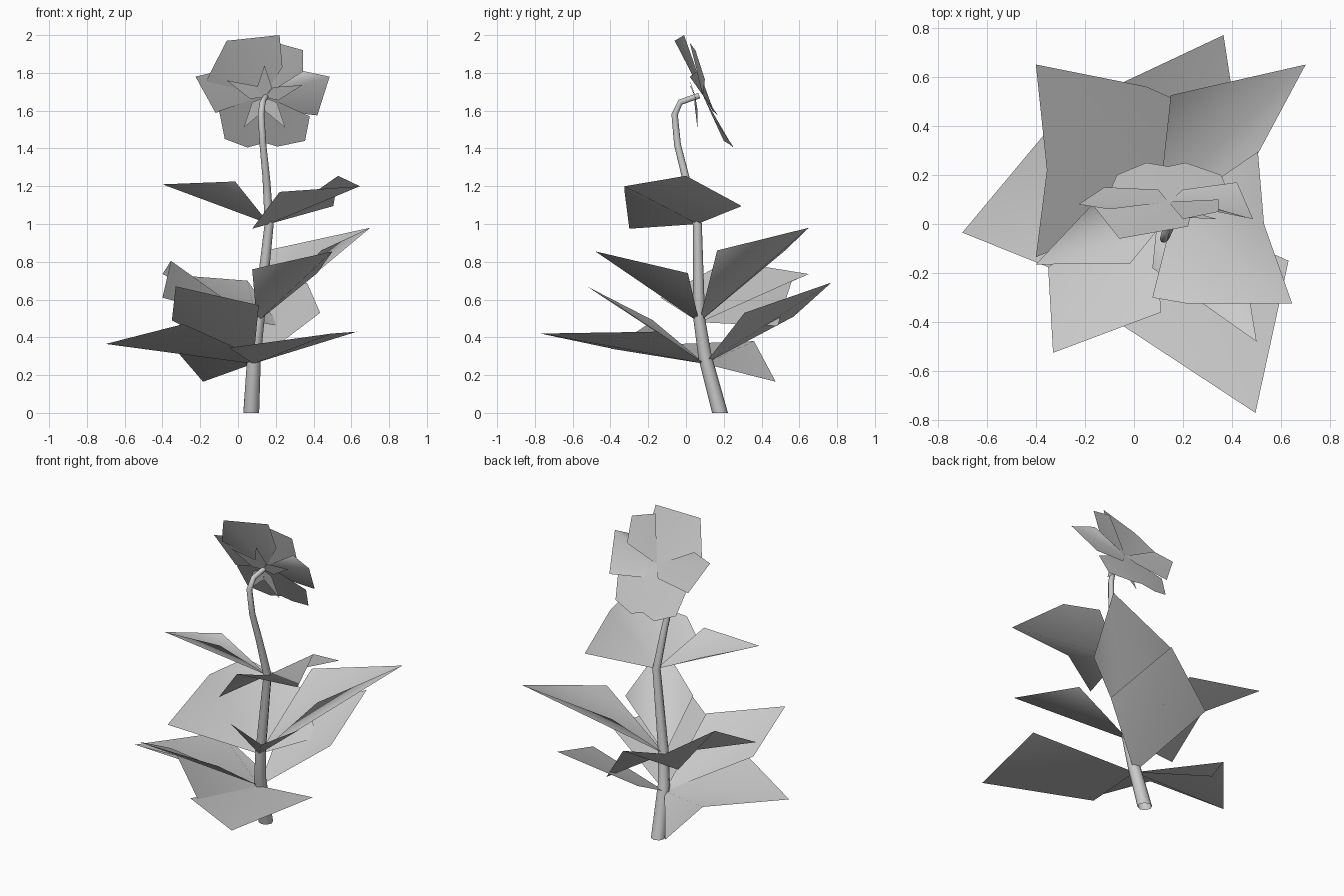
import bpy, math
from mathutils import Vector

cube = bpy.data.objects.get("Cube")
if cube:
    bpy.data.objects.remove(cube, do_unlink=True)

grey = bpy.data.materials.new("plant_grey")
grey.use_nodes = True
colour = (0.6, 0.6, 0.6, 1)
grey.diffuse_color = colour
grey.node_tree.nodes["Principled BSDF"].inputs["Base Color"].default_value = colour


def add_mesh(name, verts, faces, smooth=True):
    mesh = bpy.data.meshes.new(name)
    mesh.from_pydata([tuple(v) for v in verts], [], faces)
    mesh.materials.append(grey)
    for poly in mesh.polygons:
        poly.use_smooth = smooth
    obj = bpy.data.objects.new(name, mesh)
    bpy.context.collection.objects.link(obj)
    return obj


def blade(name, base, left, tip, right):
    """Leaf or petal: two halves folded along the line from base to tip."""
    verts = [base, *left, tip, *right]
    n = len(left)
    middle = n + 1
    faces = [tuple(range(middle + 1)),
             (0, *range(middle, len(verts)))]
    return add_mesh(name, verts, faces)


# Tapered stem, swept through rings that follow its bends
path = [(.07, .18, 0, .042), (.085, .10, .3, .036), (.11, .07, .5, .031),
        (.165, .06, 1.0, .024), (.15, 0, 1.24, .02), (.132, -.045, 1.42, .018),
        (.122, -.06, 1.58, .017), (.13, -.03, 1.645, .016), (.15, .07, 1.68, .015)]
SIDES = 8
points = [Vector(p[:3]) for p in path]
verts, faces = [], []
for i, p in enumerate(points):
    along = points[min(i + 1, len(points) - 1)] - points[max(i - 1, 0)]
    if i == 0:
        along = Vector((0, 0, 1))
    across = Vector((1, 0, 0))
    side = along.normalized().cross(across).normalized()
    for k in range(SIDES):
        a = math.tau * k / SIDES
        verts.append(p + path[i][3] * (across * math.cos(a) + side * math.sin(a)))
for i in range(len(path) - 1):
    for k in range(SIDES):
        a, b = i * SIDES + k, i * SIDES + (k + 1) % SIDES
        faces.append((a, b, b + SIDES, a + SIDES))
add_mesh("stem", verts, faces)

# Bottom whorl of leaves
low = (.08, .10, .26)
blade("lower_leaf_right", low, [(-.185, .475, .165), (-.37, .36, .38)],
      (-.7, -.035, .365), [(-.29, -.2, .47), (0, -.4, .34)])
blade("lower_leaf_front", low, [(-.045, -.415, .345)], (.495, -.77, .42), [(.63, -.15, .43)])
blade("lower_leaf_front_right", low, [(-.35, -.175, .49)], (-.33, -.525, .67), [(.11, -.36, .57)])
blade("lower_leaf_back", low, [(.435, .31, .53)], (.365, .77, .69), [(-.06, .57, .51)])

# Middle whorl of leaves
mid = (.1, .07, .48)
blade("middle_leaf_back_right", mid, [(.22, .485, .46), (.05, .56, .7)],
      (-.4, .65, .735), [(-.355, .22, .805), (-.4, -.135, .61)])
blade("middle_leaf_back_left", mid, [(.44, .165, .86)], (.7, .65, .98), [(.15, .525, .86)])
blade("middle_leaf_front", mid, [(.075, -.18, .76)], (.5, -.48, .855), [(.42, .01, .74)])

# Top pair of leaves
top = (.165, .06, 1.0)
blade("upper_leaf_left", top, [(.075, -.3, .975), (.22, -.325, 1.17)],
      (.645, -.325, 1.2), [(.53, 0, 1.255), (.505, .295, 1.095)])
blade("upper_leaf_right", top, [(-.17, .08, 1.17)], (-.4, -.165, 1.21), [(-.015, -.16, 1.225)])

# Flower petals, tilted back and upward
heart = (.14, .09, 1.68)
blade("petal_top", heart, [(-.17, .08, 1.755)], (-.06, -.06, 1.97),
      [(.22, -.01, 2.0), (.235, .05, 1.83)])
blade("petal_upper_left", heart, [(.2, .02, 1.96)], (.345, .05, 1.92), [(.345, .1, 1.765)])
blade("petal_left", heart, [(.345, .06, 1.81)], (.485, .02, 1.78), [(.42, .17, 1.575), (.2, .14, 1.6)])
blade("petal_bottom", heart, [(.38, .14, 1.57), (.355, .2, 1.44), (.21, .25, 1.41)],
      (.14, .235, 1.43), [(.05, .25, 1.405), (-.07, .2, 1.45), (-.1, .13, 1.6)])
blade("petal_right", heart, [(.1, .14, 1.62), (-.12, .15, 1.59)],
      (-.225, .08, 1.78), [(-.1, .06, 1.81)])

# Narrow sepals behind the petals
hub = Vector((.14, .05, 1.67))
sepal_tips = [(.14, -.02, 1.84), (-.06, .02, 1.76), (.03, .06, 1.51),
              (.25, .06, 1.51), (.34, .02, 1.735)]
for tip in sepal_tips:
    tip = Vector(tip)
    centre = hub.lerp(tip, .3)
    wide = (tip - hub).cross(Vector((0, 1, .4))).normalized() * .04
    blade("sepal", hub, [centre + wide], tip, [centre - wide])
